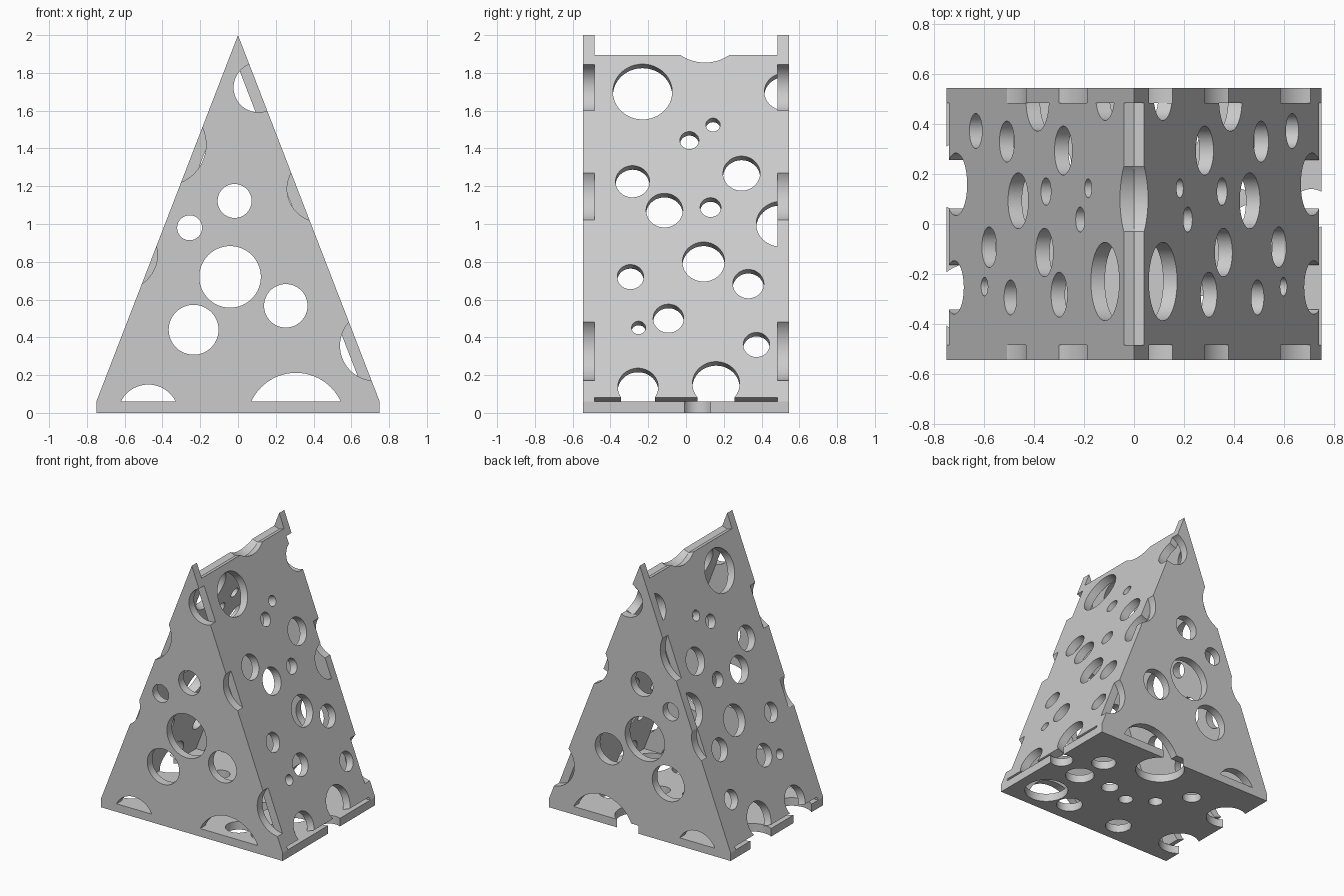
import bpy, bmesh, math
from mathutils import Vector, Matrix

if "Cube" in bpy.data.objects:
    bpy.data.objects.remove(bpy.data.objects["Cube"])

T = 0.06                                  # panel thickness
W, D = 0.75, 0.545                        # half width, half depth
SLOPE = W / (2 - T)                       # half width lost per unit height
N = Vector((1, 0, SLOPE)).normalized()    # outward normal of the right slope


def extruded(name, profile, y0, y1):
    """Solid from an (x, z) outline swept along y."""
    bm = bmesh.new()
    face = bm.faces.new([bm.verts.new((x, y0, z)) for x, z in profile])
    moved = bmesh.ops.extrude_face_region(bm, geom=[face])["geom"]
    verts = [v for v in moved if isinstance(v, bmesh.types.BMVert)]
    bmesh.ops.translate(bm, verts=verts, vec=(0, y1 - y0, 0))
    bmesh.ops.recalc_face_normals(bm, faces=bm.faces)
    return make_object(name, bm)


def make_object(name, bm):
    mesh = bpy.data.meshes.new(name)
    bm.to_mesh(mesh)
    bm.free()
    obj = bpy.data.objects.new(name, mesh)
    bpy.context.collection.objects.link(obj)
    return obj


def punch(obj, holes, axis):
    """Cut round holes, given as (centre, radius), along an axis."""
    bm = bmesh.new()
    turn = Vector(axis).to_track_quat('Z', 'Y').to_matrix().to_4x4()
    for centre, r in holes:
        bmesh.ops.create_cone(bm, cap_ends=True, segments=64, radius1=r, radius2=r,
                              depth=0.3, matrix=Matrix.Translation(centre) @ turn)
    cutter = make_object("hole_cutter", bm)
    cutter.hide_render = True
    mod = obj.modifiers.new("holes", 'BOOLEAN')
    mod.operation = 'DIFFERENCE'
    mod.solver = 'EXACT'
    mod.object = cutter
    deps = bpy.context.evaluated_depsgraph_get()
    mesh = bpy.data.meshes.new_from_object(obj.evaluated_get(deps))
    obj.modifiers.clear()
    obj.data = mesh
    bpy.data.objects.remove(cutter)


# Base plate: holes as x, y, radius
base_holes = [
    (.52, -.33, .15), (.477, -.02, .1), (.46, .22, .085), (.27, -.378, .09),
    (.21, -.012, .06), (.017, -.07, .05), (-.163, .04, .05), (-.317, .246, .065),
    (-.18, -.384, .09), (.10, .40, .17),
    (-.68, .19, .14), (-.66, -.30, .14), (.71, .06, .08),
]
base = extruded("base_plate", [(-W, 0), (W, 0), (W, T), (-W, T)], -D, D)
punch(base, [(Vector((x, y, T / 2)), r) for x, y, r in base_holes], (0, 0, 1))

# Triangular end panels: holes as x, z, radius
end_holes = [
    (-.042, .72, .163), (-.235, .44, .132), (.253, .567, .115),
    (-.018, 1.122, .09), (-.256, .98, .066),
    (-.475, -.012, .162), (.307, -.049, .261),
    (.726, .356, .186), (.433, 1.185, .173), (.1075, 1.7225, .131),
    (-.385, 1.42, .216), (-.61, .836, .183),
]
for name, y0 in (("front_panel", -D), ("back_panel", D - T)):
    panel = extruded(name, [(-W, T), (W, T), (0, 2)], y0, y0 + T)
    punch(panel, [(Vector((x, y0 + T / 2, z)), r) for x, z, r in end_holes], (0, 1, 0))

# Sloping side panels: holes as y, z, radius on the outer face
side_holes = [
    (-.23, 1.70, .157), (.018, 1.443, .05), (.143, 1.525, .038),
    (-.283, 1.225, .09), (.294, 1.268, .098), (-.114, 1.072, .097),
    (.13, 1.088, .055), (.093, .80, .112), (-.294, .72, .07),
    (.33, .683, .082), (-.251, .451, .037), (-.093, .50, .081),
    (.373, .361, .07), (-.254, .137, .107), (.159, .155, .125),
    (.5, 1.0, .128), (.52, 1.70, .105), (.1, 2.058, .218),
]


def outer(z):
    return Vector(((2 - z) * SLOPE, 0, z))


low, high = outer(T + T * N.z), outer(1.895)
for name, s in (("right_panel", 1), ("left_panel", -1)):
    corners = [low, high, high - N * T, low - N * T]
    panel = extruded(name, [(s * c.x, c.z) for c in corners], T - D, D - T)
    holes = [(Vector((s * outer(z).x, y, z)), r) for y, z, r in side_holes]
    punch(panel, holes, (s * N.x, 0, N.z))

# Smooth hole walls, crisp edges
for obj in bpy.context.collection.objects:
    obj.select_set(True)
    bpy.context.view_layer.objects.active = obj
bpy.ops.object.shade_smooth_by_angle(angle=math.radians(30))
